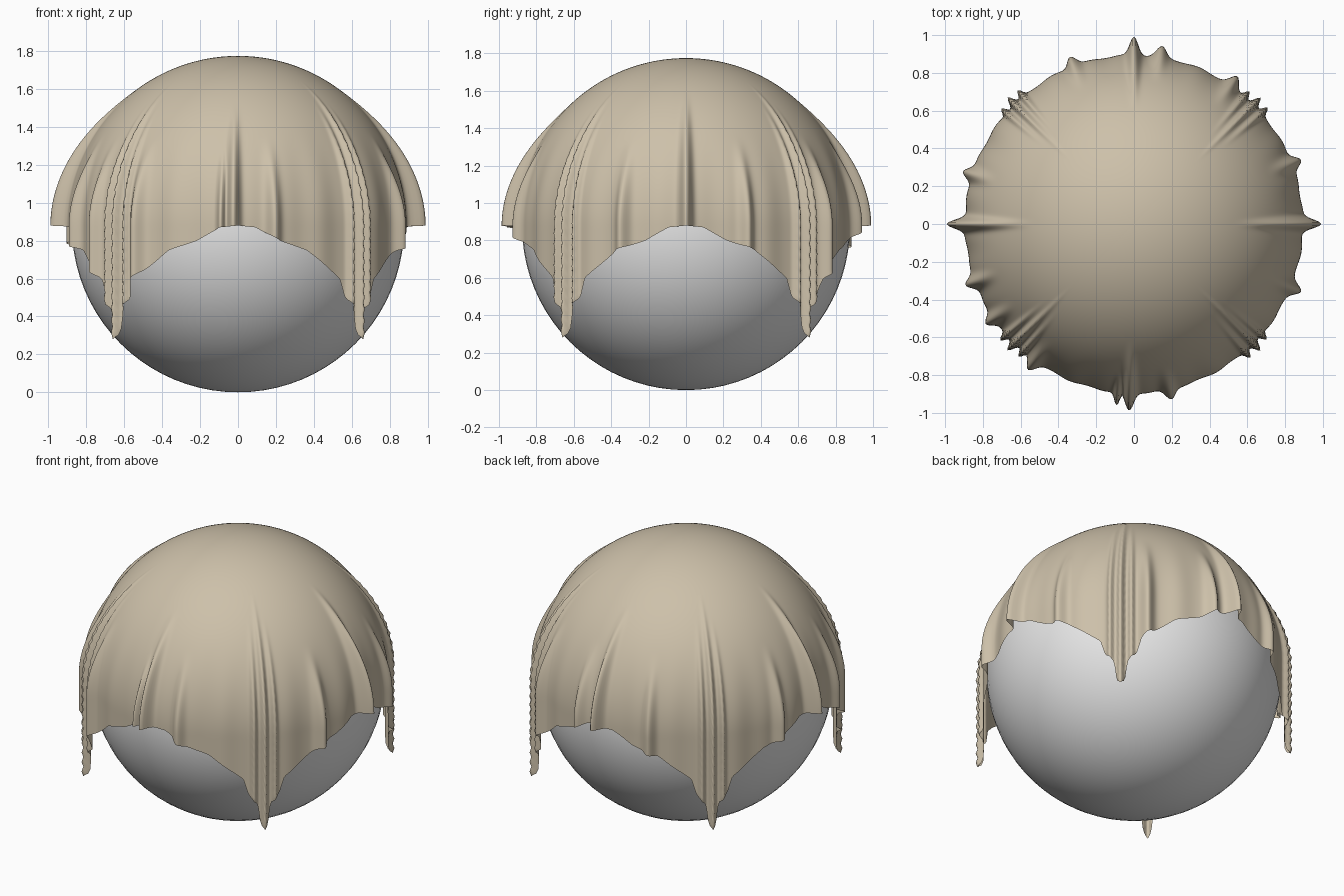
import bpy
import bmesh
from math import sin, cos, pi, radians, degrees, acos, exp

cube = bpy.data.objects.get("Cube")
if cube:
    bpy.data.objects.remove(cube, do_unlink=True)

BALL_RADIUS = 0.877
CLOTH_RADIUS = 0.895
CENTRE = 0.88
SEGMENTS = 640
ROWS = 64


def make_material(name, colour):
    material = bpy.data.materials.new(name)
    material.use_nodes = True
    material.diffuse_color = colour
    material.node_tree.nodes["Principled BSDF"].inputs["Base Color"].default_value = colour
    return material


def smoothstep(value):
    value = max(0.0, min(1.0, value))
    return value * value * (3 - 2 * value)


# Hem height against the angle away from the nearest of the four side folds
HEM = [(0, 0.88), (6, 0.87), (14, 0.80), (24, 0.75), (37, 0.60),
       (39, 0.50), (42.5, 0.44), (43.5, 0.31), (45, 0.28)]


def hem_height(angle):
    offset = abs((angle + 45) % 90 - 45)
    for (a, low), (b, high) in zip(HEM, HEM[1:]):
        if offset <= b:
            return low + (high - low) * (offset - a) / (b - a)
    return HEM[-1][1]


# Folds: direction in degrees, height, half width in degrees, start angle, serrated
folds = [(0, 0.095, 1.9, 0.62, False), (90, 0.095, 1.9, 0.70, False),
         (180, 0.095, 1.9, 0.62, False), (268.5, 0.095, 1.9, 0.75, False),
         (264.5, 0.07, 1.3, 1.05, False)]
for corner in (45, 135, 225, 315):
    folds += [(corner, 0.045, 1.2, 0.55, True),
              (corner - 4, 0.035, 1.1, 0.75, True),
              (corner + 4, 0.035, 1.1, 0.75, True)]
for direction in (21, 55, 81, 111, 163, 200, 214, 234, 282, 338):
    folds.append((direction, 0.055, 2.2, 1.0, False))


def fold_offset(angle, tilt, row):
    total = 0.0
    for direction, height, width, start, serrated in folds:
        gap = (angle - direction + 180) % 360 - 180
        if abs(gap) > 4 * width:
            continue
        grow = smoothstep((tilt - start) / (pi / 2 - start))
        if serrated:
            grow *= 1.12 if row % 2 else 0.88
        total = max(total, height * grow * exp(-(gap / width) ** 2))
    return total


def cloth_point(angle, t, row):
    hem = hem_height(angle)
    if hem > CENTRE:
        limit = acos((hem - CENTRE) / CLOTH_RADIUS)
    else:
        limit = pi / 2 + (CENTRE - hem) / CLOTH_RADIUS
    tilt = t * limit
    # The cloth follows the ball down to its widest level, then hangs straight
    hang = max(0.0, tilt - pi / 2)
    lean = min(tilt, pi / 2)
    radius = CLOTH_RADIUS + fold_offset(angle, tilt, row)
    ripple = 0.004 * sin(radians(angle) * 28) * smoothstep((tilt - 0.9) / 0.6)
    flat = (radius + ripple) * sin(lean)
    z = CENTRE + radius * cos(lean) - hang * CLOTH_RADIUS
    a = radians(angle)
    return flat * cos(a), flat * sin(a), z


def finish(bm, name, material):
    mesh = bpy.data.meshes.new(name)
    bm.normal_update()
    for face in bm.faces:
        face.smooth = True
    bm.to_mesh(mesh)
    bm.free()
    mesh.materials.append(material)
    obj = bpy.data.objects.new(name, mesh)
    bpy.context.collection.objects.link(obj)
    return obj


# Ball under the cloth
bm = bmesh.new()
bmesh.ops.create_uvsphere(bm, u_segments=64, v_segments=40, radius=BALL_RADIUS)
bmesh.ops.translate(bm, verts=bm.verts, vec=(0, 0, BALL_RADIUS))
finish(bm, "ball", make_material("light grey", (0.8, 0.8, 0.8, 1)))

# Draped square cloth, woven as rings from the crown to the hem
bm = bmesh.new()
crown = bm.verts.new((0, 0, CENTRE + CLOTH_RADIUS))
rings = []
for row in range(1, ROWS + 1):
    rings.append([bm.verts.new(cloth_point(360 * i / SEGMENTS, row / ROWS, row))
                  for i in range(SEGMENTS)])
for i in range(SEGMENTS):
    j = (i + 1) % SEGMENTS
    bm.faces.new((crown, rings[0][i], rings[0][j]))
    for upper, lower in zip(rings, rings[1:]):
        bm.faces.new((upper[i], lower[i], lower[j], upper[j]))
finish(bm, "draped_cloth", make_material("tan cloth", (0.61, 0.53, 0.40, 1)))
